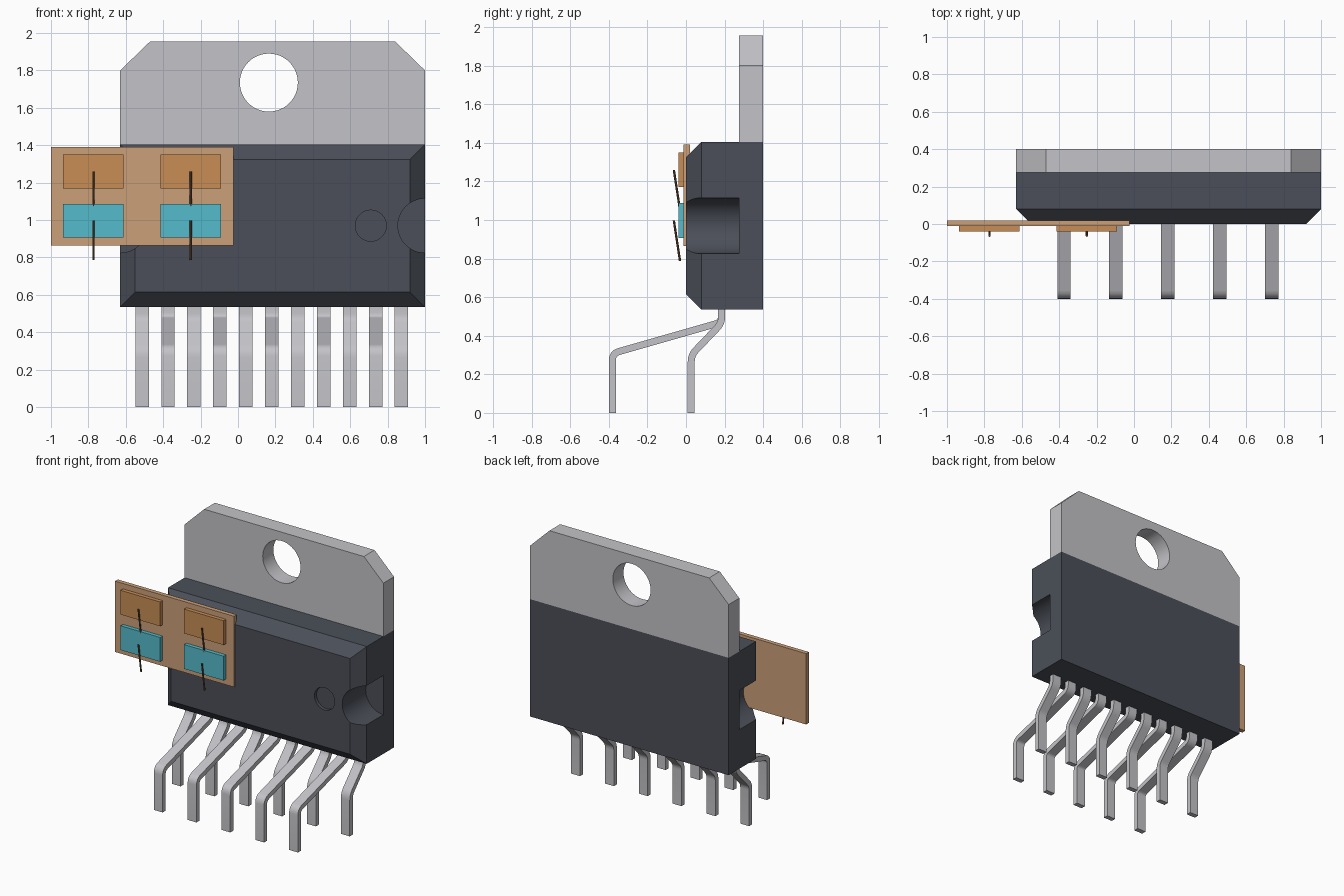
import bpy
import bmesh
import math
from mathutils import Vector

default = bpy.data.objects.get("Cube")
if default:
    bpy.data.objects.remove(default, do_unlink=True)


def material(name, rgb):
    m = bpy.data.materials.new(name)
    m.use_nodes = True
    m.diffuse_color = (*rgb, 1)
    m.node_tree.nodes["Principled BSDF"].inputs["Base Color"].default_value = (*rgb, 1)
    return m


METAL = material("light grey metal", (0.55, 0.55, 0.58))
PLASTIC = material("dark grey plastic", (0.07, 0.078, 0.098))
BOARD = material("tan board", (0.60, 0.35, 0.19))
ORANGE = material("copper orange", (0.58, 0.27, 0.09))
CYAN = material("cyan", (0.09, 0.50, 0.60))
WIRE = material("dark brown wire", (0.15, 0.08, 0.045))


def finish(name, bm, mat):
    bmesh.ops.recalc_face_normals(bm, faces=bm.faces[:])
    mesh = bpy.data.meshes.new(name)
    bm.to_mesh(mesh)
    bm.free()
    mesh.materials.append(mat)
    obj = bpy.data.objects.new(name, mesh)
    bpy.context.collection.objects.link(obj)
    return obj


def activate(obj):
    bpy.ops.object.select_all(action='DESELECT')
    obj.select_set(True)
    bpy.context.view_layer.objects.active = obj


def smooth(obj):
    activate(obj)
    bpy.ops.object.shade_smooth_by_angle(angle=math.radians(30))


def extrude(name, points, direction, mat):
    """Extrude a closed outline of 3D points."""
    bm = bmesh.new()
    face = bm.faces.new([bm.verts.new(p) for p in points])
    out = bmesh.ops.extrude_face_region(bm, geom=[face])
    moved = [v for v in out["geom"] if isinstance(v, bmesh.types.BMVert)]
    bmesh.ops.translate(bm, verts=moved, vec=direction)
    return finish(name, bm, mat)


def rect(x0, x1, y, z0, z1):
    return [(x0, y, z0), (x1, y, z0), (x1, y, z1), (x0, y, z1)]


def plate(name, x0, x1, y0, y1, z0, z1, mat):
    return extrude(name, rect(x0, x1, y0, z0, z1), (0, y1 - y0, 0), mat)


def drill(obj, x, z, radius, y0, y1):
    """Cut a round hole running along y."""
    ring = [(x + radius * math.cos(a), y0, z + radius * math.sin(a))
            for a in (math.tau * i / 48 for i in range(48))]
    cutter = extrude("cutter", ring, (0, y1 - y0, 0), obj.data.materials[0])
    cutter.hide_render = True
    mod = obj.modifiers.new("hole", 'BOOLEAN')
    mod.operation = 'DIFFERENCE'
    mod.solver = 'EXACT'
    mod.object = cutter
    activate(obj)
    bpy.ops.object.modifier_apply(modifier=mod.name)
    bpy.data.objects.remove(cutter, do_unlink=True)


LEFT, RIGHT, BACK = -0.63, 1.0, 0.40
BOTTOM, TOP, CHAMFER = 0.535, 1.405, 0.08

# Moulded body with chamfered front rim
bm = bmesh.new()
rings = []
for y, inset in ((BACK, 0), (CHAMFER, 0), (0, CHAMFER)):
    outline = rect(LEFT + inset, RIGHT - inset, y, BOTTOM + inset, TOP - inset)
    rings.append([bm.verts.new(p) for p in outline])
for a, b in zip(rings, rings[1:]):
    for i in range(4):
        j = (i + 1) % 4
        bm.faces.new((a[i], a[j], b[j], b[i]))
bm.faces.new(rings[0])
bm.faces.new(rings[-1])
body = finish("body", bm, PLASTIC)
for x in (LEFT, RIGHT):
    drill(body, x, 0.97, 0.145, -0.1, 0.275)
drill(body, 0.71, 0.97, 0.083, -0.1, 0.025)
smooth(body)

# Heat sink tab with clipped corners and mounting hole
tab_outline = [(LEFT, TOP), (RIGHT, TOP), (RIGHT, 1.80), (0.84, 1.955),
               (-0.47, 1.955), (LEFT, 1.80)]
tab = extrude("heat_sink_tab", [(x, 0.275, z) for x, z in tab_outline],
              (0, BACK - 0.275, 0), METAL)
drill(tab, 0.165, 1.735, 0.155, 0.1, 0.6)
smooth(tab)


# Bent leads: rounded centre line thickened to a ribbon outline
def rounded(path, r, steps=4):
    pts = [Vector(p) for p in path]
    out = [pts[0]]
    for a, b, c in zip(pts, pts[1:], pts[2:]):
        p, q = b + (a - b).normalized() * r, b + (c - b).normalized() * r
        for i in range(steps + 1):
            t = i / steps
            out.append(p * (1 - t) ** 2 + b * 2 * t * (1 - t) + q * t * t)
    return out + [pts[-1]]


def ribbon(path, half):
    sides = ([], [])
    for i, p in enumerate(path):
        d0 = (p - path[max(i - 1, 0)]).normalized()
        d1 = (path[min(i + 1, len(path) - 1)] - p).normalized()
        d = (d0 + d1).normalized()
        scale = half / max(d.dot(d1 if d1.length else d0), 0.5)
        n = Vector((-d.y, d.x)) * scale
        sides[0].append(p + n)
        sides[1].append(p - n)
    return sides[0] + sides[1][::-1]


SHORT = [(0.185, 0.56), (0.185, 0.465), (0.027, 0.30), (0.027, 0)]
LONG = [(0.185, 0.56), (0.185, 0.47), (-0.382, 0.308), (-0.382, 0)]
LEAD_WIDTH = 0.072
for i in range(11):
    x = -0.513 + i * 0.1387 - LEAD_WIDTH / 2
    outline = ribbon(rounded(LONG if i % 2 else SHORT, 0.035), 0.018)
    lead = extrude(f"lead_{i + 1}", [(x, p.x, p.y) for p in outline],
                   (LEAD_WIDTH, 0, 0), METAL)
    smooth(lead)

# Small board with two columns of pads and wires
plate("board", -1.0, -0.025, -0.012, 0.02, 0.865, 1.39, BOARD)
for side, x in (("right", -0.773), ("left", -0.252)):
    for level, z, mat in (("upper", 1.26, ORANGE), ("lower", 0.997, CYAN)):
        plate(f"{level}_{side}_pad", x - 0.162, x + 0.162, -0.04, -0.012,
              z - 0.09, z + 0.09, mat)
        top, end = Vector((x, -0.063, z)), Vector((x, -0.031, z - 0.21))
        ring = [top + Vector((math.cos(a), math.sin(a), 0)) * 0.006
                for a in (math.tau * k / 8 for k in range(8))]
        wire = extrude(f"{level}_{side}_wire", ring, end - top, WIRE)
        smooth(wire)
